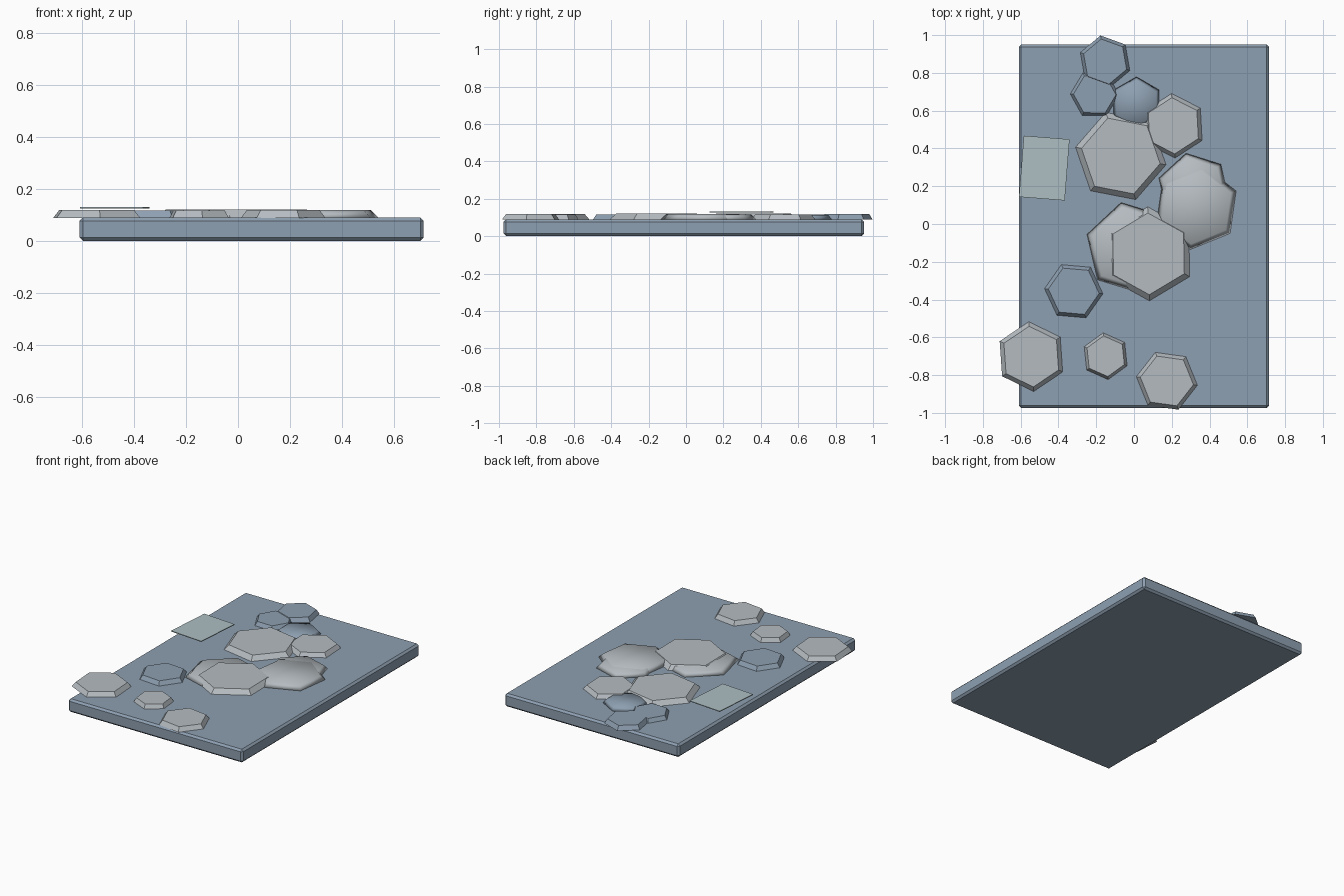
import bpy, bmesh, math
from mathutils import Matrix

if "Cube" in bpy.data.objects:
    bpy.data.objects.remove(bpy.data.objects["Cube"])


def material(name, rgb):
    m = bpy.data.materials.new(name)
    m.diffuse_color = (*rgb, 1)
    m.use_nodes = True
    m.node_tree.nodes["Principled BSDF"].inputs["Base Color"].default_value = m.diffuse_color
    return m


SLATE = material("slate", (0.27, 0.35, 0.44))
STONE = material("stone", (0.46, 0.50, 0.53))
CARD = material("pale_green_grey", (0.42, 0.52, 0.54))


def finish(name, bm, mat, smooth=False):
    for f in bm.faces:
        f.smooth = smooth
    me = bpy.data.meshes.new(name)
    bm.to_mesh(me)
    bm.free()
    me.materials.append(mat)
    ob = bpy.data.objects.new(name, me)
    bpy.context.collection.objects.link(ob)
    return ob


def box(name, centre, size, turn, mat, bevel=0):
    bm = bmesh.new()
    m = (Matrix.Translation(centre) @ Matrix.Rotation(math.radians(turn), 4, 'Z')
         @ Matrix.Diagonal((*size, 1)))
    bmesh.ops.create_cube(bm, size=1, matrix=m)
    if bevel:
        bmesh.ops.bevel(bm, geom=bm.edges[:], offset=bevel, segments=1,
                        affect='EDGES', profile=0.5)
    return finish(name, bm, mat)


def hex_tile(name, x, y, r, turn, top, mat, smooth=False):
    base = 0.089
    bm = bmesh.new()
    rings = []
    for z, rad in ((base, r), (top, r * 0.865)):
        rings.append([bm.verts.new((x + rad * math.cos(a), y + rad * math.sin(a), z))
                      for a in (math.radians(turn + 60 * i) for i in range(6))])
    low, high = rings
    for i in range(6):
        j = (i + 1) % 6
        bm.faces.new((low[i], low[j], high[j], high[i]))
    bm.faces.new(high)
    bm.faces.new(low[::-1])
    return finish(name, bm, mat, smooth)


# Ground slab with chamfered edges
box("slab", (0.0525, -0.012, 0.045), (1.325, 1.925, 0.09), 0, SLATE, 0.013)

# Faceted hexagonal stones: x, y, radius, turn, top height, material
stones = [
    (-0.153, 0.860, 0.140, 40, 0.119, SLATE),
    (-0.208, 0.686, 0.130, 59, 0.116, SLATE),
    (0.208, 0.520, 0.172, 33, 0.117, STONE),
    (-0.070, 0.360, 0.245, 49, 0.120, STONE),
    (0.077, -0.158, 0.250, 31, 0.120, STONE),
    (-0.319, -0.356, 0.156, 55, 0.117, SLATE),
    (-0.544, -0.702, 0.186, 34, 0.118, STONE),
    (-0.150, -0.700, 0.125, 36, 0.117, STONE),
    (0.174, -0.831, 0.164, 52, 0.118, STONE),
]
for i, s in enumerate(stones):
    hex_tile(f"stone_{i + 1}", *s)

# Smooth-shaded worn stones
worn = [
    (0.013, 0.640, 0.140, 30, 0.113, SLATE),
    (0.317, 0.185, 0.195, 42.5, 0.116, STONE),
    (0.330, 0.090, 0.228, 22, 0.118, STONE),
    (-0.013, -0.127, 0.248, 43, 0.114, STONE),
]
for i, s in enumerate(worn):
    hex_tile(f"worn_stone_{i + 1}", *s, smooth=True)

# Thin loose plate floating just above the slab
box("thin_plate", (-0.475, 0.296, 0.128), (0.243, 0.325, 0.005), -4.5, CARD)
